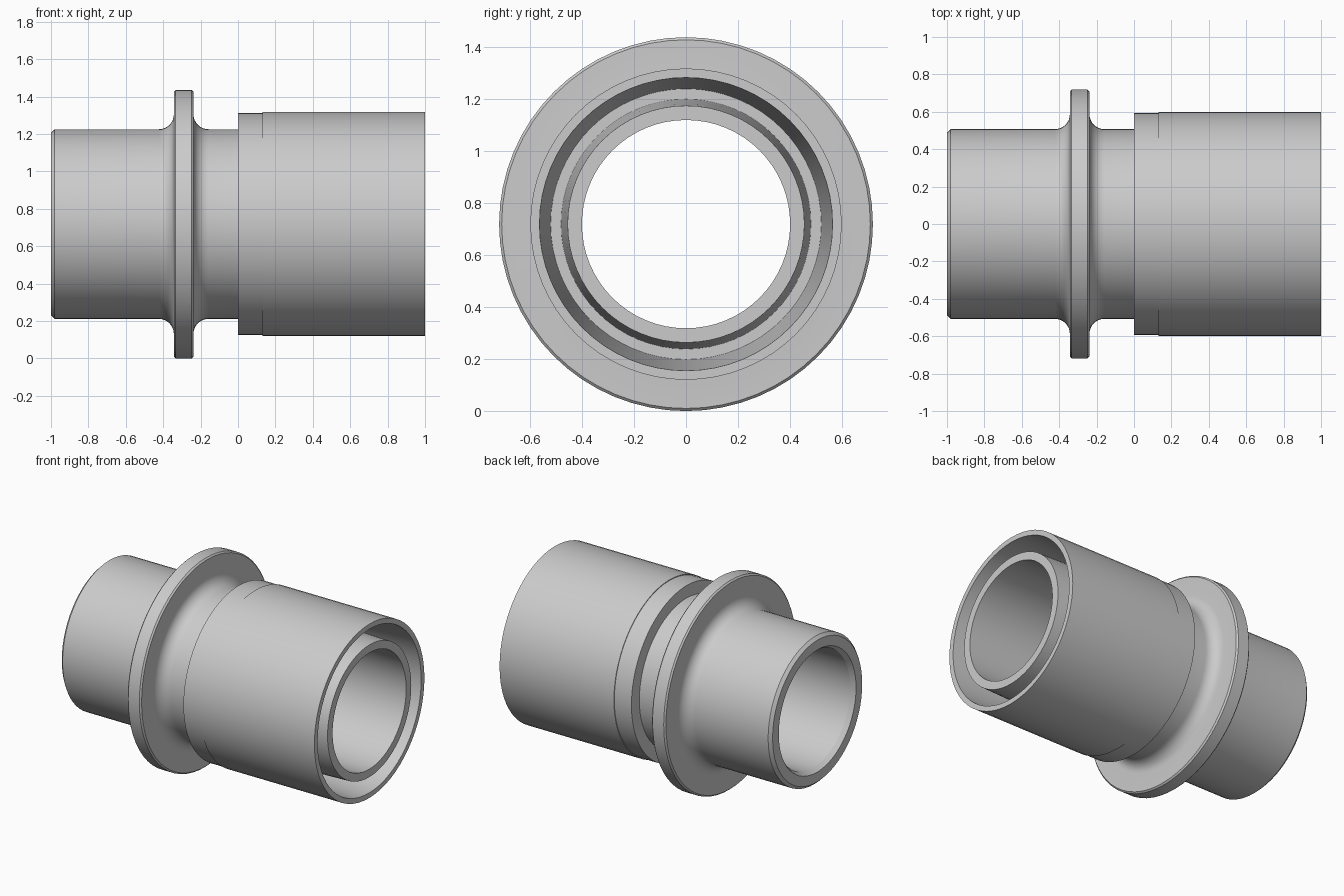
import bpy, bmesh, math

if "Cube" in bpy.data.objects:
    bpy.data.objects.remove(bpy.data.objects["Cube"])

SEGMENTS = 64
R_FLANGE = 0.718          # also the height of the axis above the ground
R_NECK = 0.507
R_BORE = 0.40
FILLET = 0.08

steel = bpy.data.materials.new("light grey steel")
steel.diffuse_color = (0.60, 0.60, 0.60, 1)
steel.use_nodes = True
steel.node_tree.nodes["Principled BSDF"].inputs["Base Color"].default_value = steel.diffuse_color


def fillet(cx, cr, start, end, steps=8):
    """Arc points (x, radius) around a centre, angles in degrees."""
    angles = [math.radians(start + (end - start) * i / steps) for i in range(steps + 1)]
    return [(cx + FILLET * math.cos(a), cr + FILLET * math.sin(a)) for a in angles]


def revolve(name, profile):
    """Spin a closed (x, radius) outline around the x axis."""
    bm = bmesh.new()
    rings = []
    for s in range(SEGMENTS):
        a = 2 * math.pi * s / SEGMENTS
        rings.append([bm.verts.new((x, r * math.sin(a), R_FLANGE + r * math.cos(a)))
                      for x, r in profile])
    n = len(profile)
    for s in range(SEGMENTS):
        a, b = rings[s], rings[(s + 1) % SEGMENTS]
        for i in range(n):
            j = (i + 1) % n
            bm.faces.new((a[i], a[j], b[j], b[i]))
    bmesh.ops.recalc_face_normals(bm, faces=bm.faces)
    mesh = bpy.data.meshes.new(name)
    bm.to_mesh(mesh)
    bm.free()
    mesh.materials.append(steel)
    obj = bpy.data.objects.new(name, mesh)
    bpy.context.collection.objects.link(obj)
    bpy.context.view_layer.objects.active = obj
    obj.select_set(True)
    bpy.ops.object.shade_smooth_by_angle(angle=math.radians(30))
    obj.select_set(False)
    return obj


# Plain pipe end with chamfered rim
profile = [(-1.0, R_BORE + 0.02), (-1.0, R_NECK - 0.02), (-0.98, R_NECK)]

# Flange with filleted roots and bevelled edge
fx0, fx1 = -0.343, -0.238
profile += fillet(fx0 - FILLET, R_NECK + FILLET, -90, 0)
profile += [(fx0, R_FLANGE - 0.01), (fx0 + 0.01, R_FLANGE),
            (fx1 - 0.01, R_FLANGE), (fx1, R_FLANGE - 0.01)]
profile += fillet(fx1 + FILLET, R_NECK + FILLET, 180, 270)

# Outer sleeve: collar, slight step, open end with tapered inside
profile += [(0, R_NECK), (0, 0.593), (0.13, 0.593), (0.13, 0.598),
            (1.0, 0.598), (1.0, 0.563), (0.13, 0.52)]

# Inner tapered spigot and through bore
profile += [(0.13, 0.48), (1.0, 0.455), (1.0, R_BORE), (-0.97, R_BORE)]

revolve("flanged_sleeve_fitting", profile)
